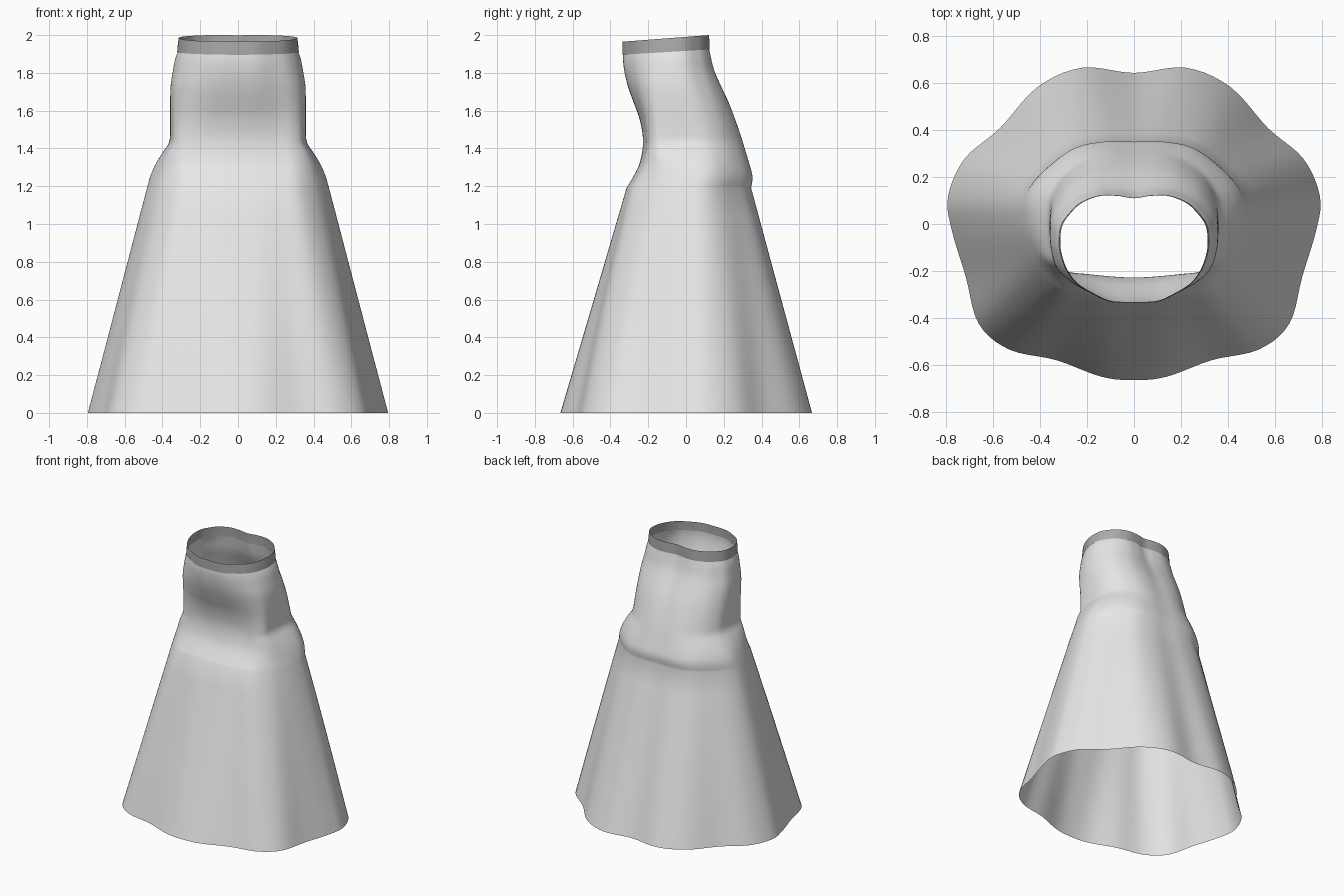
import bpy, bmesh
from mathutils import Vector

if "Cube" in bpy.data.objects:
    bpy.data.objects.remove(bpy.data.objects["Cube"])

def material(name, v):
    m = bpy.data.materials.new(name)
    m.diffuse_color = (v, v, v, 1)
    m.use_nodes = True
    m.node_tree.nodes["Principled BSDF"].inputs["Base Color"].default_value = m.diffuse_color
    return m

cloth = material("light grey cloth", 0.8)
trim = material("mid grey trim", 0.4)

# Right half cross-sections, from front centre to back centre
HEM = [(0, -.66), (.14, -.645), (.33, -.575), (.53, -.53), (.66, -.42), (.715, -.22), (.775, -.02),
       (.79, .12), (.72, .28), (.57, .41), (.41, .585), (.22, .667), (0, .645)]
HIP = [(0, -.315), (.1, -.315), (.2, -.305), (.31, -.28), (.395, -.2), (.445, -.1), (.47, 0),
       (.47, .09), (.43, .17), (.35, .25), (.25, .32), (.13, .345), (0, .345)]
YOKE = [(0, -.225), (.1, -.22), (.2, -.21), (.28, -.2), (.335, -.165), (.352, -.1), (.36, -.02),
        (.36, .06), (.345, .13), (.29, .21), (.2, .27), (.11, .295), (0, .295)]
WAIST = [(0, -.335), (.1, -.33), (.18, -.295), (.25, -.25), (.295, -.19), (.32, -.12), (.325, -.06),
         (.315, 0), (.28, .05), (.23, .095), (.15, .125), (.07, .125), (0, .115)]
SUB = 5

def spline(a, b, c, d, t):
    return 0.5 * (2 * b + (c - a) * t + (2 * a - 5 * b + 4 * c - d) * t * t
                  + (3 * b - a - 3 * c + d) * t ** 3)

def outline(half):
    """Mirror a half section, smooth it, and normalise it to x -1..1, y 0..1."""
    pts = [Vector(p) for p in half] + [Vector((-x, y)) for x, y in half[-2:0:-1]]
    n = len(pts)
    loop = [spline(pts[i - 1], pts[i], pts[(i + 1) % n], pts[(i + 2) % n], k / SUB)
            for i in range(n) for k in range(SUB)]
    w = max(p.x for p in loop)
    lo, hi = min(p.y for p in loop), max(p.y for p in loop)
    return [Vector((p.x / w, (p.y - lo) / (hi - lo))) for p in loop]

SHAPES = [outline(s) for s in (HEM, HIP, YOKE, WAIST)]

def ring(z, width, front, back, shape, tilt):
    i = min(int(shape), 2)
    return [(p.x * width, front + p.y * (back - front), z + tilt * p.y)
            for p in (a.lerp(b, shape - i) for a, b in zip(SHAPES[i], SHAPES[i + 1]))]

def refine(rows, steps):
    """Smoothly interpolate extra rows between the given ones."""
    out = []
    for i in range(len(rows) - 1):
        a, b, c, d = (rows[max(0, i - 1)], rows[i], rows[i + 1], rows[min(len(rows) - 1, i + 2)])
        out += [[spline(*v, k / steps) for v in zip(a, b, c, d)] for k in range(steps)]
    return out + [rows[-1]]

def loft(name, rows, mat):
    bm = bmesh.new()
    rings = [[bm.verts.new(p) for p in ring(*r)] for r in rows]
    n = len(rings[0])
    for lo, hi in zip(rings, rings[1:]):
        for j in range(n):
            k = (j + 1) % n
            bm.faces.new((lo[j], lo[k], hi[k], hi[j])).smooth = True
    me = bpy.data.meshes.new(name)
    bm.to_mesh(me)
    bm.free()
    me.materials.append(mat)
    ob = bpy.data.objects.new(name, me)
    bpy.context.collection.objects.link(ob)

# Rows: height, half width, front y, back y, section blend, backward tilt
flare = [(1.19 * t / 8, .795 + (.482 - .795) * t / 8, -.665 + .35 * t / 8,
          .667 - .322 * t / 8, t / 8, 0) for t in range(8)]
upper = [(1.19, .482, -.315, .345, 1, 0), (1.25, .465, -.28, .352, 1.15, 0),
         (1.31, .44, -.25, .338, 1.4, 0), (1.37, .405, -.234, .32, 1.7, 0),
         (1.43, .366, -.228, .302, 1.95, 0), (1.49, .36, -.232, .283, 2.05, 0),
         (1.57, .36, -.25, .255, 2.2, .002), (1.65, .36, -.28, .223, 2.42, .005),
         (1.73, .357, -.308, .183, 2.65, .01), (1.80, .345, -.325, .15, 2.85, .016),
         (1.86, .333, -.333, .132, 2.97, .022), (1.90, .318, -.333, .122, 3, .026)]

# Flared skirt with fitted yoke
loft("skirt", flare + refine(upper, 3), cloth)

# Waistband, a separate tilted strip
loft("waistband", [(1.896, .322, -.337, .125, 3, .028), (1.93, .319, -.337, .124, 3, .031),
                   (1.965, .314, -.336, .122, 3, .035)], trim)
